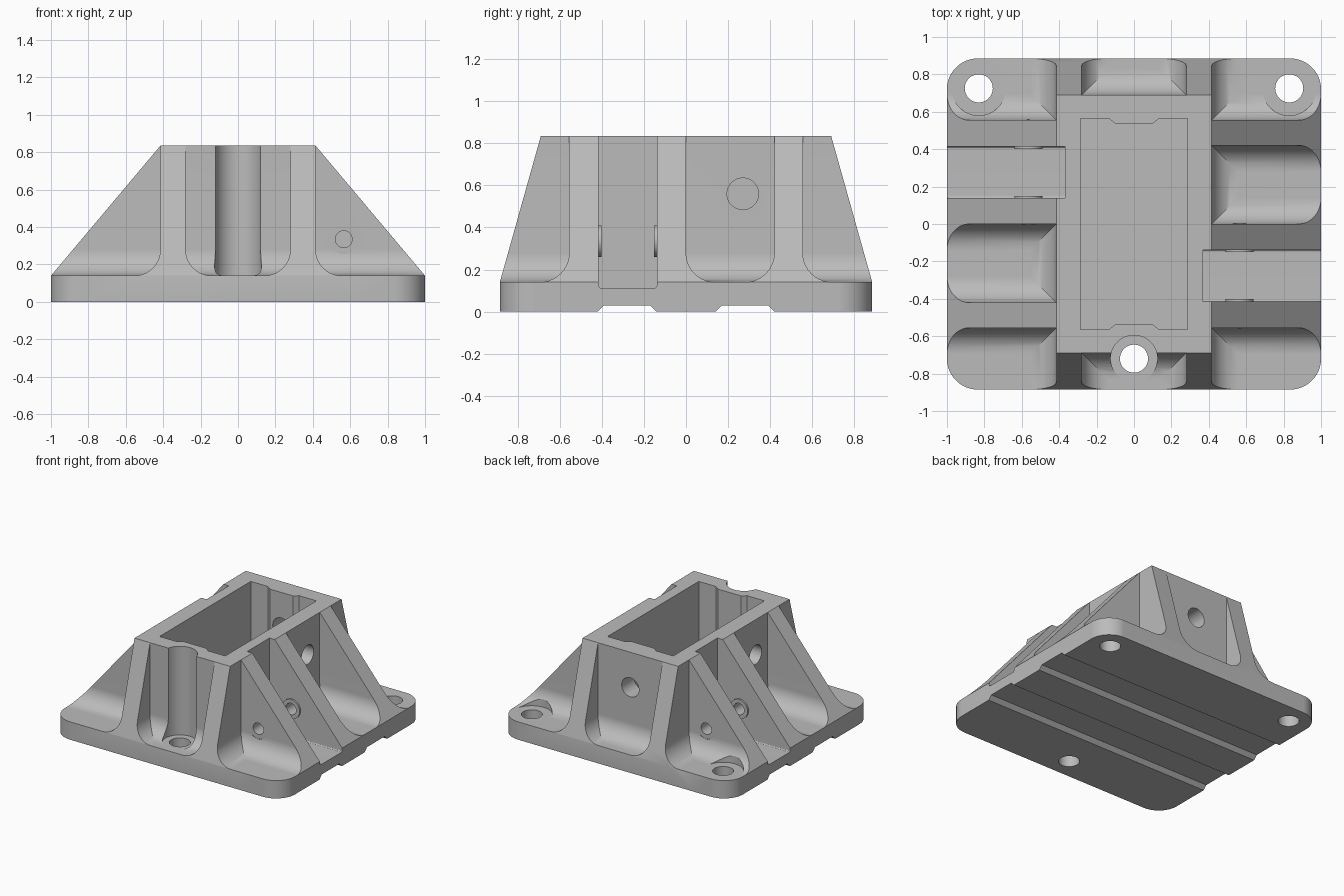
import bpy, bmesh, math
from mathutils import Vector, Matrix

if "Cube" in bpy.data.objects:
    bpy.data.objects.remove(bpy.data.objects["Cube"], do_unlink=True)

grey = bpy.data.materials.new("light grey plastic")
grey.use_nodes = True
grey.diffuse_color = (0.5, 0.5, 0.5, 1)
grey.node_tree.nodes["Principled BSDF"].inputs["Base Color"].default_value = (0.5, 0.5, 0.5, 1)

FLOOR, TOP = 0.14, 0.835      # top of base plate, top of socket
HX, HY = 1.0, 0.885           # half size of base
BX, BY = 0.415, 0.69          # half size of socket
FILLET = 0.14


def finish(bm, name):
    bmesh.ops.recalc_face_normals(bm, faces=bm.faces)
    mesh = bpy.data.meshes.new(name)
    bm.to_mesh(mesh)
    bm.free()
    ob = bpy.data.objects.new(name, mesh)
    bpy.context.collection.objects.link(ob)
    return ob


def box(name, x, y, z, pick=None, radius=FILLET, segs=10):
    """Box between ranges; edges whose midpoint passes pick are rounded."""
    lo = Vector((min(x), min(y), min(z)))
    hi = Vector((max(x), max(y), max(z)))
    bm = bmesh.new()
    bmesh.ops.create_cube(bm, size=1)
    for v in bm.verts:
        v.co = Vector([lo[i] if v.co[i] < 0 else hi[i] for i in range(3)])
    if pick:
        edges = [e for e in bm.edges if pick((e.verts[0].co + e.verts[1].co) / 2)]
        bmesh.ops.bevel(bm, geom=edges, offset=radius, segments=segs,
                        profile=0.5, affect='EDGES')
    return finish(bm, name)


def rod(name, axis, a, b, radius):
    """Cylinder along an axis, from point a, ending at coordinate b."""
    i = "XYZ".index(axis)
    mid = Vector(a)
    mid[i] = (a[i] + b) / 2
    turn = {"X": Matrix.Rotation(math.pi / 2, 4, 'Y'),
            "Y": Matrix.Rotation(math.pi / 2, 4, 'X'), "Z": Matrix()}[axis]
    bm = bmesh.new()
    bmesh.ops.create_cone(bm, cap_ends=True, segments=48, radius1=radius, radius2=radius,
                          depth=abs(b - a[i]), matrix=Matrix.Translation(mid) @ turn)
    return finish(bm, name)


def prism(name, outline, place, lo, hi):
    """Extrude a 2D outline; place maps (u, v, w) to a 3D point."""
    bm = bmesh.new()
    face = bm.faces.new([bm.verts.new(place(u, v, lo)) for u, v in outline])
    out = bmesh.ops.extrude_face_region(bm, geom=[face])
    shift = Vector(place(0, 0, hi)) - Vector(place(0, 0, lo))
    bmesh.ops.translate(bm, vec=shift, verts=[v for v in out["geom"]
                                              if isinstance(v, bmesh.types.BMVert)])
    return finish(bm, name)


def combine(tool, operation='DIFFERENCE'):
    mod = body.modifiers.new(operation.lower(), 'BOOLEAN')
    mod.object, mod.operation, mod.solver = tool, operation, 'EXACT'
    bpy.context.view_layer.objects.active = body
    bpy.ops.object.modifier_apply(modifier=mod.name)
    bpy.data.objects.remove(tool, do_unlink=True)


# Base plate and tapered block, trimmed to rounded plan corners
bm = bmesh.new()
for sx in (1, -1):
    for sy in (1, -1):
        for p in ((HX, HY, 0), (HX, HY, FLOOR), (BX, BY, TOP)):
            bm.verts.new((sx * p[0], sy * p[1], p[2]))
bmesh.ops.convex_hull(bm, input=bm.verts)
bmesh.ops.dissolve_limit(bm, angle_limit=0.01, verts=bm.verts, edges=bm.edges)
body = finish(bm, "mounting_socket")
combine(box("plan", (-HX, HX), (-HY, HY), (-0.1, 1),
            lambda m: abs(m.x) > 0.9 and abs(m.y) > 0.8, 0.165, 12), 'INTERSECT')

# Corner pockets
for sx in (1, -1):
    for sy in (1, -1):
        combine(box("corner_pocket", (sx * BX, sx * 1.5), (sy * 0.555, sy * 1.5), (FLOOR, 1.2),
                    lambda m: m.z < 0.2 and (abs(m.x) < 0.5 or abs(m.y) < 0.6)))

# Front and back pockets
for s in (1, -1):
    combine(box("end_pocket", (-0.28, 0.28), (s * BY, s * 1.5), (FLOOR, 1.2),
                lambda m: m.z < 0.2 and abs(m.y) < 1.4))

# Side pockets and clamp slots, the two sides related by a half turn
for s in (1, -1):
    combine(box("side_pocket", (s * BX, s * 1.6), (0, s * 0.42), (FLOOR, 1.2),
                lambda m: m.z < 0.2 and abs(m.x) < 1.5))
    combine(box("clamp_slot", (s * 0.37, s * 1.6), (s * -0.415, s * -0.138), (0.11, 1.2),
                lambda m: m.z < 0.2 and 0.5 < abs(m.x) < 1.5, 0.015, 3))

# Inner cavity with thickened strips on the end walls
quarter = [(0.285, 0.565), (0.135, 0.565), (0.1, 0.537)]
outline = (quarter + [(-x, y) for x, y in reversed(quarter)]
           + [(-x, -y) for x, y in quarter] + [(x, -y) for x, y in reversed(quarter)])
combine(prism("cavity", outline, lambda u, v, w: (u, v, w), FLOOR, 1.2))

# Clamp bolt bosses, bolt holes, spot faces and round side windows
for s in (1, -1):
    bx, bz = s * 0.565, 0.335
    for wall, inward in ((-0.415, 1), (-0.138, -1)):
        combine(rod("boss", 'Y', (bx, s * (wall - 0.03 * inward), bz),
                    s * (wall + 0.013 * inward), 0.075), 'UNION')
    combine(rod("spot", 'Y', (bx, s * -0.555, bz), s * -0.72, 0.08))
    combine(rod("spot", 'Y', (bx, 0, bz), s * 0.16, 0.08))
    combine(rod("bolt_hole", 'Y', (bx, s * -0.7, bz), s * 0.15, 0.045))
    combine(rod("window", 'X', (s * 0.2, s * 0.27, 0.56), s * 0.6, 0.075))
combine(rod("window", 'Y', (0, 0.45, 0.56), 0.8, 0.075))

# Mounting screw holes with driver clearance above
for x, y, clear in ((0.83, 0.725, 0.145), (-0.83, 0.725, 0.145), (0, -0.72, 0.125)):
    combine(rod("clearance", 'Z', (x, y, FLOOR), 1.2, clear))
    combine(rod("screw_hole", 'Z', (x, y, -0.1), 0.3, 0.075))

# Underside grooves running across the plate
for s in (1, -1):
    groove = [(s * 0.13, -0.01), (s * 0.17, 0.03), (s * 0.39, 0.03), (s * 0.43, -0.01)]
    combine(prism("groove", groove, lambda u, v, w: (w, u, v), -1.2, 1.2))

# Finish
body.data.materials.clear()
body.data.materials.append(grey)
for poly in body.data.polygons:
    poly.material_index = 0
bpy.ops.object.select_all(action='DESELECT')
body.select_set(True)
bpy.context.view_layer.objects.active = body
bpy.ops.object.shade_smooth_by_angle(angle=math.radians(25))
weighted = body.modifiers.new("weighted_normals", 'WEIGHTED_NORMAL')
weighted.keep_sharp = True
